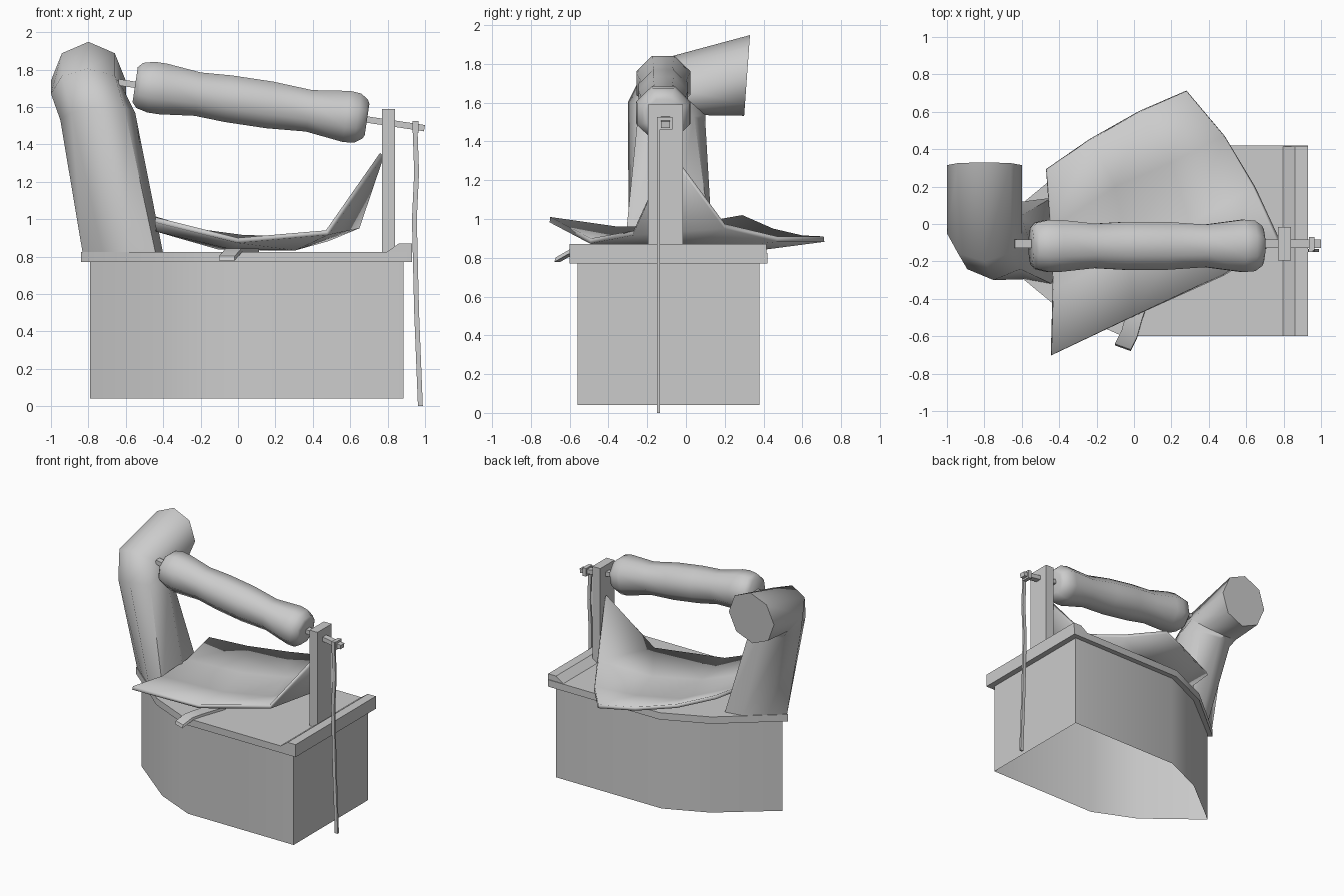
import bpy, bmesh, math
from mathutils import Vector

if "Cube" in bpy.data.objects:
    bpy.data.objects.remove(bpy.data.objects["Cube"])

CY = -0.1  # symmetry line of the iron


def make(name, verts, faces, angle=35):
    me = bpy.data.meshes.new(name)
    me.from_pydata([tuple(v) for v in verts], [], faces)
    bm = bmesh.new()
    bm.from_mesh(me)
    bmesh.ops.recalc_face_normals(bm, faces=bm.faces)
    bm.to_mesh(me)
    bm.free()
    ob = bpy.data.objects.new(name, me)
    bpy.context.collection.objects.link(ob)
    bpy.ops.object.select_all(action='DESELECT')
    ob.select_set(True)
    bpy.context.view_layer.objects.active = ob
    bpy.ops.object.shade_smooth_by_angle(angle=math.radians(angle))
    return ob


def loft(name, rings, angle=35, caps=True):
    """Skin equal-sized rings, optionally capping both ends."""
    n = len(rings[0])
    faces = [(r * n + i, r * n + (i + 1) % n, (r + 1) * n + (i + 1) % n, (r + 1) * n + i)
             for r in range(len(rings) - 1) for i in range(n)]
    if caps:
        faces += [tuple(range(n)), tuple((len(rings) - 1) * n + i for i in range(n))]
    return make(name, [v for r in rings for v in r], faces, angle)


def ring(c, u, v, n=8, phase=0.0):
    c, u, v = Vector(c), Vector(u), Vector(v)
    return [c + u * math.cos(a) + v * math.sin(a)
            for a in (phase + 2 * math.pi * i / n for i in range(n))]


def box(name, lo, hi):
    rect = [(lo[0], lo[1]), (hi[0], lo[1]), (hi[0], hi[1]), (lo[0], hi[1])]
    return loft(name, [[(x, y, z) for x, y in rect] for z in (lo[2], hi[2])])


def strip(name, path, u, v):
    """Rectangular bar swept along a path with half-widths u and v."""
    return loft(name, [ring(p, Vector(u) * 1.414, Vector(v) * 1.414, 4, math.pi / 4) for p in path])


def prism(name, half, z0, z1, caps=True):
    outline = half + [(x, 2 * -0.09 - y) for x, y in reversed(half[:-1])]
    return loft(name, [[(x, y, z) for x, y in outline] for z in (z0, z1)], caps=caps)


# Boat-shaped coal box (open underneath) and its overhanging lid
prism("iron_body", [(.885, -.56), (-.05, -.56), (-.38, -.415), (-.79, -.09)], .04, .78, caps=False)
prism("lid", [(.93, -.6), (-.06, -.6), (-.41, -.445), (-.84, -.09)], .77, .825)

# Raised rear rim of the lid
loft("lid_rear_rim", [[(.79, y, .82), (.93, y, .82), (.93, y, .87), (.86, y, .87)]
                      for y in (-.6, .415)])

# Chimney: leaning tube, foot fitted to the pointed lid, bending backwards
side = [(-.44, .23), (-.58, .205), (-.72, .09)]
foot = ([(-.4, 0)] + side + [(-.83, 0)] + [(x, -y) for x, y in reversed(side)])
loft("chimney", [
    [(x, y - .09, .815) for x, y in foot],
    ring((-.75, CY, 1.55), (.2, 0, .02), (0, .2, -.05)),
    ring((-.8, -.05, 1.67), (.2, 0, 0), (0, .15, -.135)),
    ring((-.8, .315, 1.74), (.2, 0, 0), (0, -.015, -.208)),
], 50)

# Wooden handle on a sloping rod
def axis_z(x):
    return 1.636 - .15 * x

slope = Vector((.148, 0, .989))
profile = [(-.55, .095), (-.525, .122), (-.465, .137), (-.4, .137), (-.215, .117), (-.05, .126),
           (.17, .126), (.38, .112), (.58, .138), (.64, .133), (.68, .105), (.69, .085)]
loft("handle_grip", [ring((x, CY - .017, axis_z(x)), (0, r / .91, 0), slope * (r / .924),
                          8, math.pi / 8) for x, r in profile], 50)
strip("handle_rod", [(x, CY - .005, axis_z(x)) for x in (-.64, .997)], (0, .023, 0), slope * .017)

# Rear post supporting the rod
box("rear_post", (.77, -.195, .8), (.84, -.015, 1.59))

# Hanging pin wire with a loop around the rod
strip("hanging_wire", [(.945, -.142, 1.525), (.955, -.142, 1.25), (.943, -.142, 1.0),
                       (.955, -.142, .5), (.975, -.142, 0)], (.013, 0, 0), (0, .008, 0))
box("wire_loop", (.935, -.142, 1.46), (.965, -.07, 1.525))

# Dished heat shield: a bent sheet under the handle
rows = [[(-.44, -.7, 1.01), (0, -.49, .9), (.47, -.27, .94), (.76, -.08, 1.355)],
        [(-.43, -.35, .96), (-.03, -.15, .865), (.3, 0, .86), (.635, .2, .975)],
        [(-.44, -.02, .965), (-.1, .2, .865), (.2, .33, .86), (.48, .47, .91)],
        [(-.46, .29, 1.02), (-.23, .45, .95), (.03, .6, .915), (.28, .71, .91)]]
faces = [(4 * j + i, 4 * j + i + 1, 4 * j + i + 5, 4 * j + i + 4) for j in range(3) for i in range(3)]
shield = make("heat_shield", [v for r in rows for v in r], faces, 50)
if shield.data.polygons[4].normal.z < 0:
    shield.data.flip_normals()
mod = shield.modifiers.new("thickness", 'SOLIDIFY')
mod.thickness = .028
mod.offset = -1

# Latch tab poking out over the lid edge
strip("latch_tab", [(.07, -.3, .832), (.0, -.5, .832), (-.025, -.59, .83), (-.06, -.66, .79)],
      (.042, -.015, 0), (0, .004, .012))
